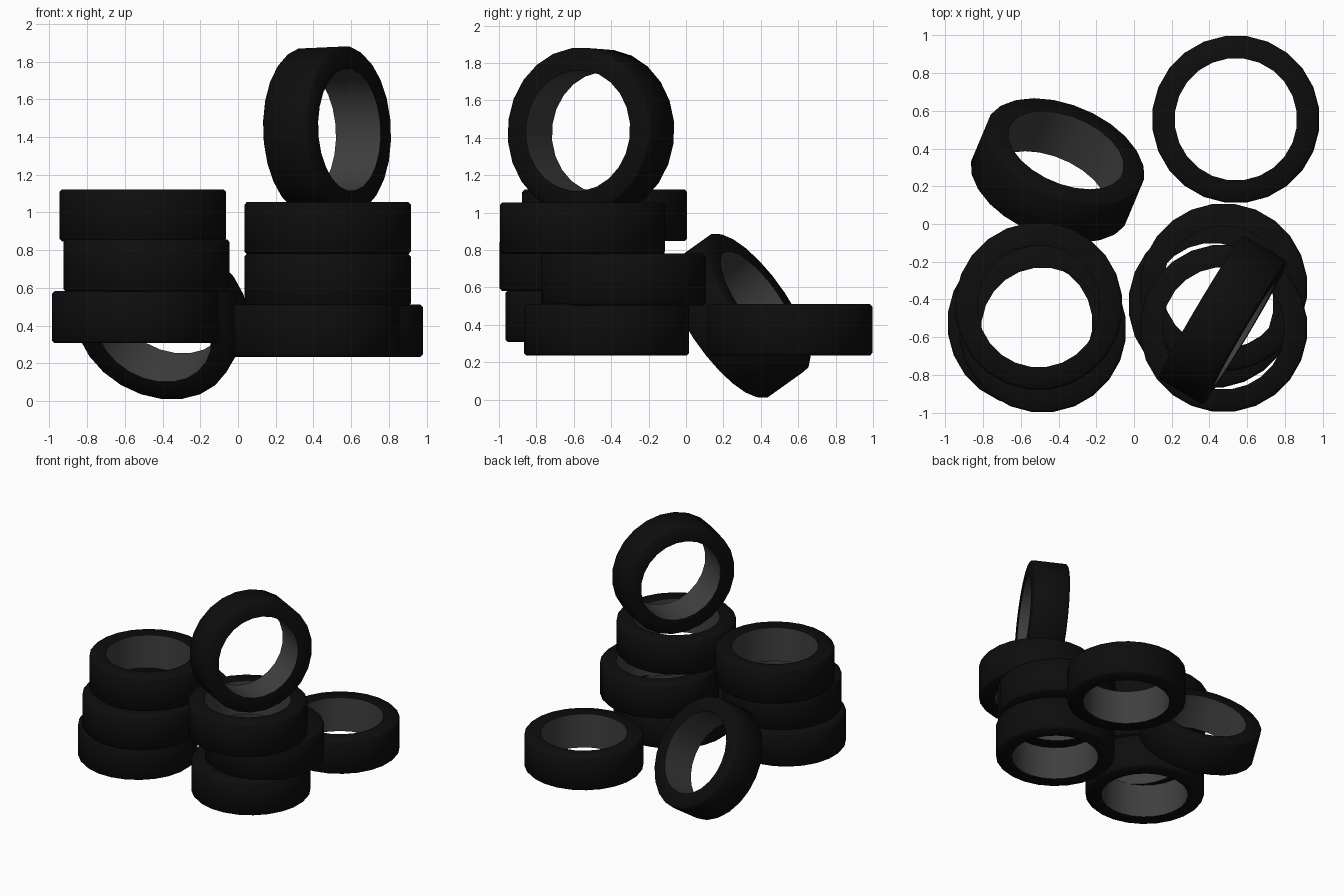
import bpy, math
from mathutils import Vector

if "Cube" in bpy.data.objects:
    bpy.data.objects.remove(bpy.data.objects["Cube"])

SIDES = 24
HALF = 0.138
# closed tyre cross-section: (radius, height); last edge is the inner wall
PROFILE = [(0.325, -HALF), (0.432, -HALF), (0.445, -HALF + 0.014),
           (0.445, HALF - 0.014), (0.432, HALF), (0.325, HALF)]


def material(name, value):
    m = bpy.data.materials.new(name)
    m.diffuse_color = (value, value, value, 1)
    m.use_nodes = True
    m.node_tree.nodes["Principled BSDF"].inputs["Base Color"].default_value = m.diffuse_color
    return m


rubber = material("black_rubber", 0.004)
lining = material("grey_lining", 0.05)


def tyre(name, centre, axis=(0, 0, 1)):
    """Revolve the cross-section, then aim its axis and place it."""
    n = len(PROFILE)
    verts, faces, mats = [], [], []
    for i in range(SIDES):
        a = math.tau * (i + 0.5) / SIDES
        verts += [(r * math.cos(a), r * math.sin(a), z) for r, z in PROFILE]
        j = (i + 1) % SIDES
        for k in range(n):
            l = (k + 1) % n
            faces.append((i * n + k, j * n + k, j * n + l, i * n + l))
            mats.append(1 if k == n - 1 else 0)
    mesh = bpy.data.meshes.new(name)
    mesh.from_pydata(verts, [], faces)
    mesh.materials.append(rubber)
    mesh.materials.append(lining)
    mesh.polygons.foreach_set("material_index", mats)
    ob = bpy.data.objects.new(name, mesh)
    bpy.context.collection.objects.link(ob)
    ob.location = centre
    ob.rotation_euler = Vector(axis).to_track_quat('Z', 'Y').to_euler()
    bpy.ops.object.select_all(action='DESELECT')
    ob.select_set(True)
    bpy.context.view_layer.objects.active = ob
    bpy.ops.object.shade_smooth_by_angle(angle=math.radians(50))
    return ob


# left stack
tyre("left_stack_bottom_tyre", (-0.545, -0.525, 0.445))
tyre("left_stack_middle_tyre", (-0.485, -0.555, 0.718))
tyre("left_stack_top_tyre", (-0.505, -0.435, 0.985))

# right stack
tyre("right_stack_bottom_tyre", (0.415, -0.425, 0.373))
tyre("right_stack_middle_tyre", (0.475, -0.335, 0.642))
tyre("right_stack_top_tyre", (0.475, -0.553, 0.917))

# tyre standing upright on the right stack
tyre("standing_tyre", (0.472, -0.508, 1.433), (0.86, -0.51, 0.04))

# tyre leaning behind the left stack, and one lying flat at the back
tyre("leaning_tyre", (-0.405, 0.285, 0.448), (0.323, 0.77, 0.55))
tyre("flat_tyre", (0.54, 0.555, 0.373))
